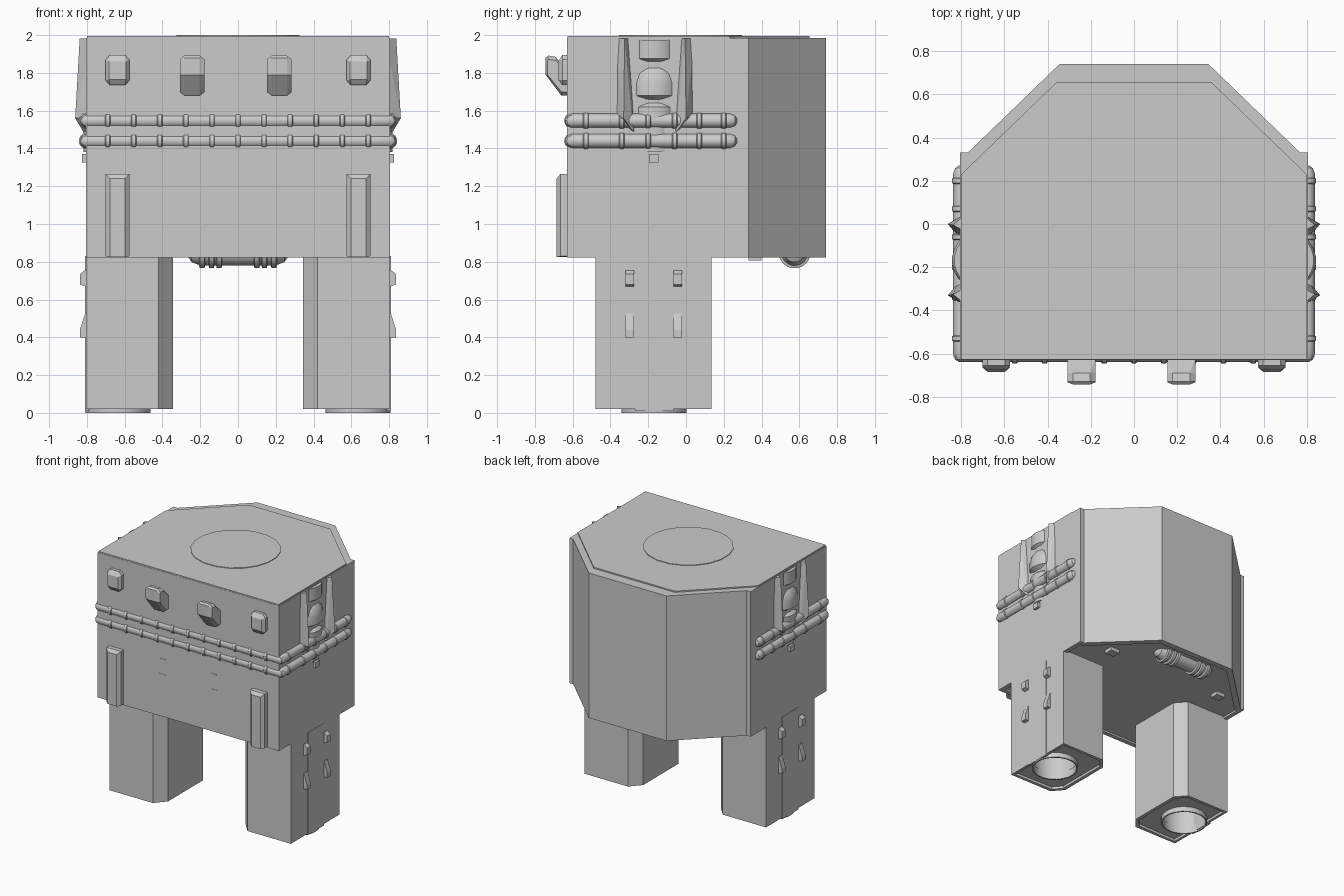
import bpy, bmesh, math
from mathutils import Matrix, Vector

if "Cube" in bpy.data.objects:
    bpy.data.objects.remove(bpy.data.objects["Cube"])


def finish(name, bm, smooth=False):
    bmesh.ops.remove_doubles(bm, verts=bm.verts, dist=1e-5)
    bmesh.ops.recalc_face_normals(bm, faces=bm.faces)
    me = bpy.data.meshes.new(name)
    bm.to_mesh(me)
    bm.free()
    ob = bpy.data.objects.new(name, me)
    bpy.context.collection.objects.link(ob)
    if smooth:
        me.shade_smooth()
        me.set_sharp_from_angle(angle=math.radians(35))
    return ob


def hull(name, pts):
    bm = bmesh.new()
    for p in pts:
        bm.verts.new(p)
    bmesh.ops.convex_hull(bm, input=bm.verts)
    bmesh.ops.dissolve_limit(bm, angle_limit=0.01, verts=bm.verts, edges=bm.edges)
    return finish(name, bm)


def corners(x0, x1, y0, y1, z0, z1):
    return [(x, y, z) for x in (x0, x1) for y in (y0, y1) for z in (z0, z1)]


def prism(name, outline, z0, z1, rim=0, recess=0):
    # extruded outline, optionally with a recessed underside
    bm = bmesh.new()
    lo = [bm.verts.new((x, y, z0)) for x, y in outline]
    hi = [bm.verts.new((x, y, z1)) for x, y in outline]
    n = len(lo)
    bottom = bm.faces.new(lo)
    bm.faces.new(hi)
    for i in range(n):
        j = (i + 1) % n
        bm.faces.new((lo[i], lo[j], hi[j], hi[i]))
    bmesh.ops.recalc_face_normals(bm, faces=bm.faces)
    if rim:
        bmesh.ops.inset_region(bm, faces=[bottom], thickness=rim)
        r = bmesh.ops.extrude_face_region(bm, geom=[bottom])
        vs = [v for v in r["geom"] if isinstance(v, bmesh.types.BMVert)]
        bmesh.ops.translate(bm, verts=vs, vec=(0, 0, recess))
        if bottom.is_valid:
            bmesh.ops.delete(bm, geom=[bottom], context='FACES_ONLY')
    return finish(name, bm)


def lathe(name, profile, n, matrix, closed=False):
    # profile of (radius, height) spun around local z
    bm = bmesh.new()
    rings = [[bm.verts.new((r * math.cos(2 * math.pi * (k + .5) / n),
                            r * math.sin(2 * math.pi * (k + .5) / n), h))
              for k in range(n)] for r, h in profile]
    m = len(rings)
    for i in range(m if closed else m - 1):
        a, b = rings[i], rings[(i + 1) % m]
        for k in range(n):
            l = (k + 1) % n
            bm.faces.new((a[k], a[l], b[l], b[k]))
    if not closed:
        bm.faces.new(rings[0])
        bm.faces.new(rings[-1])
    bm.transform(matrix)
    return finish(name, bm, True)


def ribbed(start, end, r, big, stops, half=0.014):
    # pipe profile with collars at the given stops and rounded ends
    prof = [(r * .3, start - r * .95), (r * .75, start - r * .65), (r, start)]
    for s in stops:
        prof += [(r, s - half), (big, s - half + .004), (big, s + half - .004), (r, s + half)]
    return prof + [(r, end), (r * .75, end + r * .65), (r * .3, end + r * .95)]


ALONG_X = Matrix.Rotation(math.pi / 2, 4, 'Y')
ALONG_Y = Matrix.Rotation(-math.pi / 2, 4, 'X')
T = Matrix.Translation

# main hull, lid and roof hatch
half = [(.805, -.63), (.805, .33), (.77, .33), (.345, .74)]
prism("hull_body", half + [(-x, y) for x, y in reversed(half)], .822, 1.985, .05, .015)
half = [(.8, -.628), (.8, .23), (.36, .655)]
prism("roof_plate", half + [(-x, y) for x, y in reversed(half)], 1.98, 1.995)
lathe("roof_hatch", [(.33, 1.99), (.33, 2.0)], 20, T((0, -.03, 0)))

# two wrap-around pipes with collars
for z in (1.547, 1.44):
    stops = [-.69 + .138 * i for i in range(11)]
    lathe("front_pipe", ribbed(-.80, .80, .038, .043, stops), 14, T((0, -.602, z)) @ ALONG_X)
    for s in (-1, 1):
        lathe("side_pipe", ribbed(-.602, .234, .038, .043, [-.53, -.34, -.2, -.06, .07, .2]), 14,
              T((s * .80, 0, z)) @ ALONG_Y)

# ribbed roller under the rear
lathe("underside_roller", ribbed(-.2, .2, .07, .085, [-.19, -.14, -.1, .1, .14, .19], .016),
      20, T((0, .575, .85)) @ ALONG_X)

for s in (-1, 1):
    # leg with chamfered inner corners and a round socket underneath
    leg = prism("leg", [(s * x, y) for x, y in
                        [(.805, -.48), (.42, -.48), (.345, -.395), (.345, .05), (.42, .135), (.805, .135)]],
                .02, .86, .03, .02)
    cut = lathe("socket_cutter", [(.17, -.1), (.17, .22)], 20, T((s * .635, -.17, 0)))
    cut.hide_render = True
    mod = leg.modifiers.new("socket", 'BOOLEAN')
    mod.operation, mod.object, mod.solver = 'DIFFERENCE', cut, 'EXACT'
    bpy.context.view_layer.objects.active = leg
    bpy.ops.object.modifier_apply(modifier=mod.name)
    bpy.data.objects.remove(cut)
    lathe("foot_ring", [(.163, 0), (.174, 0), (.174, .06), (.163, .06)], 20,
          T((s * .635, -.17, 0)), True)

    # outer leg strip and its four clips
    hull("leg_strip", corners(s * .79, s * .809, -.27, -.065, .01, .83))
    for y0, y1 in ((-.32, -.275), (-.065, -.02)):
        hull("upper_clip", corners(s * .79, s * .81, y0, y1, .67, .755) +
             corners(s * .79, s * .837, y0, y1, .68, .735))
        hull("lower_clip", corners(s * .79, s * .81, y0, y1, .40, .525) +
             corners(s * .79, s * .837, y0, y1, .40, .44))

    # front corner bars
    x = s * .638
    hull("front_bar", corners(x - .063, x + .063, -.665, -.6, .83, 1.265) +
         corners(x - .04, x + .04, -.685, -.6, .825, 1.24))

    # outer front lamps
    hull("front_lamp", corners(x - .063, x + .063, -.655, -.6, 1.76, 1.87) +
         corners(x - .04, x + .04, -.655, -.6, 1.735, 1.895) +
         corners(x - .045, x + .045, -.677, -.6, 1.765, 1.86))

    # inner scoops, slanted outward and upward
    x = s * .243 - .024 * (s > 0)
    scoop = []
    for w, e in ((.04, 0), (.065, .02)):
        for y, z in ((-.62, 1.68 + e), (-.66, 1.68 + e), (-.743 + e * .5, 1.79),
                     (-.743 + e * .5, 1.88 - e), (-.73, 1.892 - e), (-.69, 1.885 - e), (-.62, 1.80)):
            scoop += [(x - w, y, z), (x + w, y, z)]
    hull("front_scoop", scoop)

    # small slots on the front plate
    hull("front_slot", corners(s * .2, s * .25, -.633, -.62, 1.282, 1.287))
    hull("front_slot", corners(s * .2, s * .26, -.632, -.62, 1.158, 1.162))

    # side fins with V section, tapering to an inner point at the bottom
    for d in (-1, 1):
        f = lambda px, dy, z: (s * px, -.165 + d * dy, z)
        hull("side_fin", [f(.78, .21, 1.983), f(.838, .16, 1.983), f(.78, .13, 1.983),
                          f(.78, .215, 1.57), f(.862, .165, 1.56), f(.78, .12, 1.57),
                          f(.82, .115, 1.49), f(.79, .105, 1.49)])

    # rounded stack between the fins
    lathe("side_stack", [(.115, 1.38), (.115, 1.52), (.13, 1.54), (.13, 1.62), (.105, 1.64),
                         (.105, 1.66), (.138, 1.68), (.138, 1.75), (.125, 1.80), (.105, 1.825),
                         (.105, 1.86), (.128, 1.875), (.128, 1.975)], 24, T((s * .705, -.168, 0)))
    hull("side_stud", corners(s * .79, s * .825, -.195, -.145, 1.325, 1.37))

    # underside blocks behind the legs
    hull("underside_block", corners(s * .48, s * .56, .33, .40, .808, .85))
